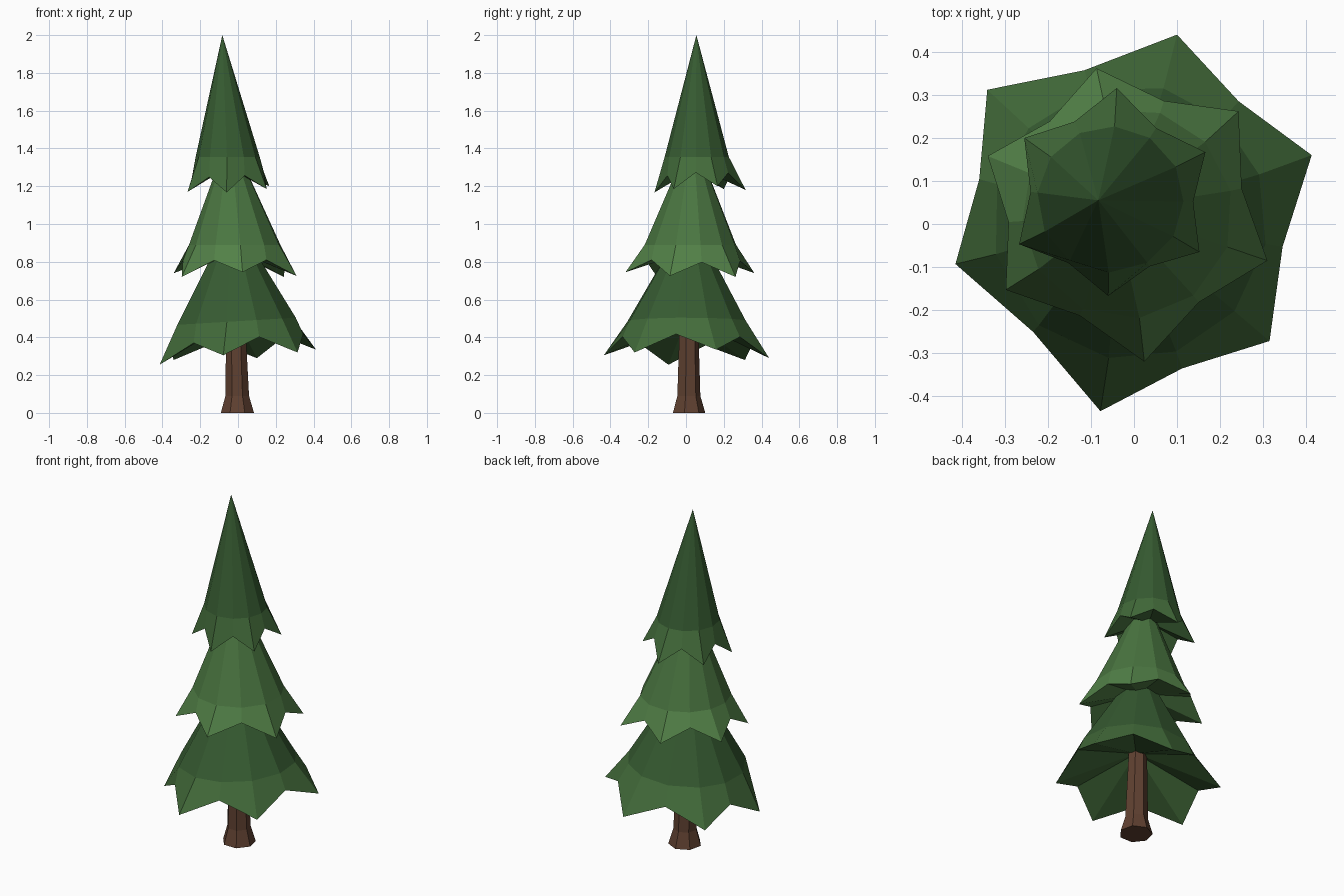
import bpy, bmesh, math
from mathutils import Vector

if "Cube" in bpy.data.objects:
    bpy.data.objects.remove(bpy.data.objects["Cube"])


def material(name, rgb):
    m = bpy.data.materials.new(name)
    m.diffuse_color = (*rgb, 1)
    m.use_nodes = True
    m.node_tree.nodes["Principled BSDF"].inputs["Base Color"].default_value = m.diffuse_color
    return m


def finish(name, bm, mats):
    bmesh.ops.recalc_face_normals(bm, faces=bm.faces[:])
    me = bpy.data.meshes.new(name)
    bm.to_mesh(me)
    bm.free()
    for m in mats:
        me.materials.append(m)
    ob = bpy.data.objects.new(name, me)
    bpy.context.collection.objects.link(ob)
    return ob


def skin(bm, a, b, mat=0):
    """Triangles or quads between two closed rings."""
    n = len(a)
    for i in range(n):
        j = (i + 1) % n
        bm.faces.new((a[i], a[j], b[j], b[i])).material_index = mat


def fan(bm, ring, point, mat):
    v = bm.verts.new(point)
    for i in range(len(ring)):
        bm.faces.new((ring[i], ring[(i + 1) % len(ring)], v)).material_index = mat


def tier(name, apex, ring_c, ring_r, tilt, tips, notch_scale, notch_rise, under, mats):
    """Cone with a jagged skirt: six drooping tips, six raised notches."""
    bm = bmesh.new()
    c = Vector(ring_c)
    skirt = []
    for i, t in enumerate(tips):
        t, nxt = Vector(t), Vector(tips[(i + 1) % len(tips)])
        mid = (t + nxt) / 2
        xy = c.xy + (mid.xy - c.xy) * notch_scale
        skirt += [t, Vector((xy.x, xy.y, mid.z + notch_rise))]
    ring = []
    for p in skirt:
        d = (p.xy - c.xy).normalized() * ring_r
        ring.append(bm.verts.new((c.x + d.x, c.y + d.y, c.z + tilt * d.x)))
    edge = [bm.verts.new(p) for p in skirt]
    fan(bm, ring, apex, 0)
    skin(bm, ring, edge, 1)
    fan(bm, edge, (c.x, c.y, under), 1)
    return finish(name, bm, mats)


dark = material("dark_needles", (0.037, 0.105, 0.031))
dark_edge = material("dark_needles_edge", (0.056, 0.150, 0.043))
light = material("light_needles", (0.068, 0.180, 0.052))
light_edge = material("light_needles_edge", (0.085, 0.220, 0.064))
bark = material("bark", (0.115, 0.052, 0.030))

# Foliage tiers
tier("lower_branches", (-0.03, 0.02, 1.05), (-0.01, 0.005, 0.485), 0.32, 0.06,
     [(0.10, 0.44, 0.29), (0.413, 0.16, 0.335), (0.315, -0.272, 0.32),
      (-0.078, -0.435, 0.305), (-0.415, -0.093, 0.255), (-0.341, 0.312, 0.28)],
     0.95, 0.09, 0.50, [dark, dark_edge])
tier("middle_branches", (-0.045, 0.035, 1.48), (-0.015, 0.025, 0.89), 0.245, 0.0,
     [(-0.087, 0.362, 0.74), (0.243, 0.262, 0.72), (0.31, -0.085, 0.725),
      (0.024, -0.32, 0.745), (-0.298, -0.153, 0.72), (-0.34, 0.158, 0.74)],
     0.91, 0.075, 0.86, [light, light_edge])
tier("top_branches", (-0.083, 0.055, 2.0), (-0.055, 0.057, 1.355), 0.17, 0.0,
     [(-0.04, 0.316, 1.18), (0.166, 0.167, 1.20), (0.152, -0.065, 1.185),
      (-0.06, -0.167, 1.167), (-0.267, -0.047, 1.17), (-0.255, 0.20, 1.185)],
     0.90, 0.08, 1.30, [dark, dark_edge])

# Trunk: seven sides with a flared foot
bm = bmesh.new()
rings = []
for x, y, z, r in [(-0.003, 0.012, 0, 0.09), (-0.004, 0.012, 0.09, 0.064),
                   (-0.015, 0.013, 0.60, 0.048)]:
    rings.append([bm.verts.new((x + r * math.cos(math.pi / 2 + k * math.tau / 7),
                                y + r * math.sin(math.pi / 2 + k * math.tau / 7), z))
                  for k in range(7)])
skin(bm, rings[0], rings[1])
skin(bm, rings[1], rings[2])
bm.faces.new(rings[0])
bm.faces.new(rings[2])
finish("trunk", bm, [bark])
